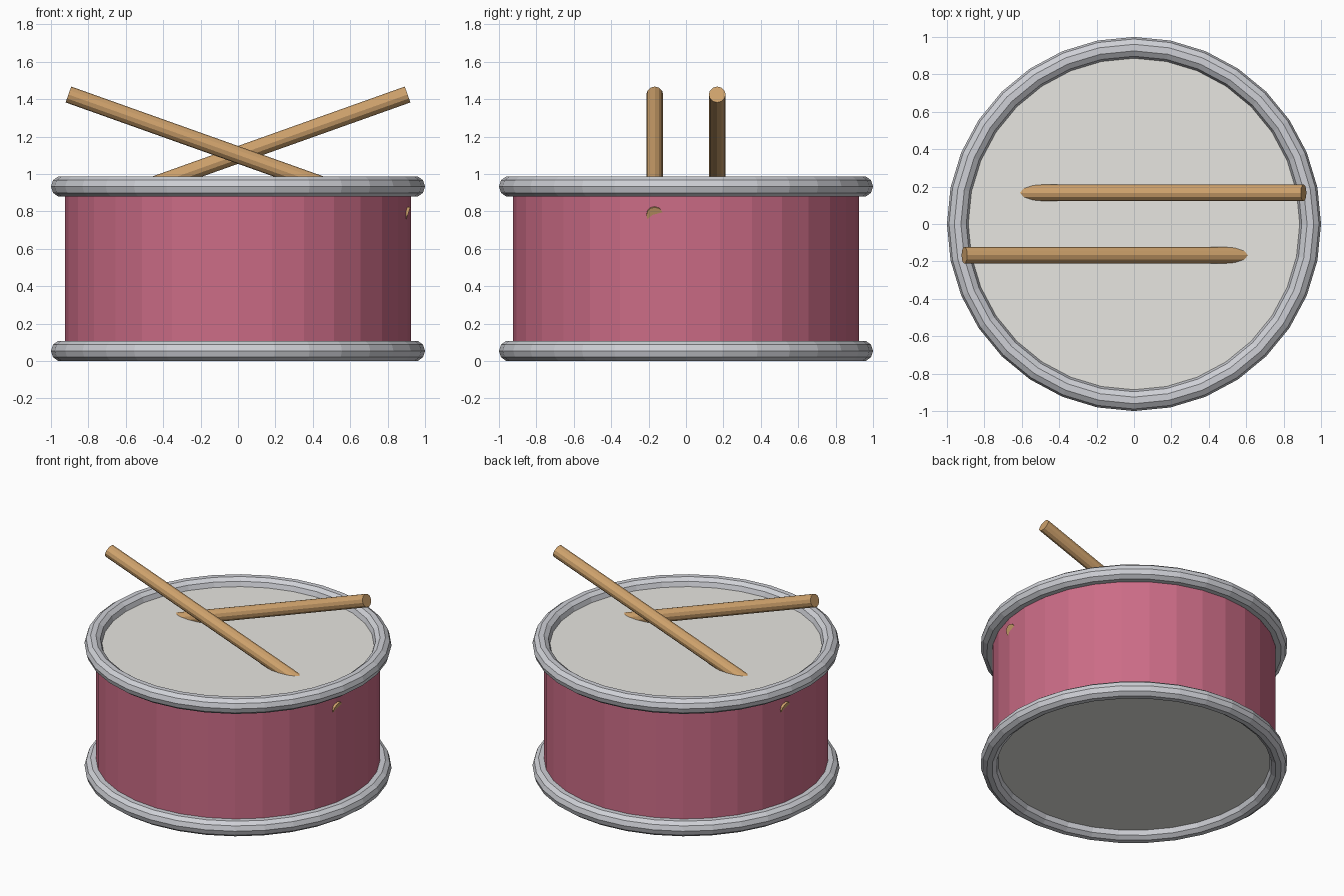
import bpy
from math import radians

if "Cube" in bpy.data.objects:
    bpy.data.objects.remove(bpy.data.objects["Cube"])

SIDES = 32
HOOP_R, HOOP_TUBE = 0.943, 0.057
Z_LOW, Z_HIGH = 0.054, 0.933


def material(name, rgb):
    m = bpy.data.materials.new(name)
    m.diffuse_color = (*rgb, 1)
    m.use_nodes = True
    m.node_tree.nodes["Principled BSDF"].inputs["Base Color"].default_value = m.diffuse_color
    return m


def finish(name, mat):
    ob = bpy.context.object
    ob.name = name
    ob.data.materials.append(mat)
    return ob


def cylinder(name, mat, radius, depth, loc, sides=SIDES, rot=(0, 0, 0), fill='NGON'):
    bpy.ops.mesh.primitive_cylinder_add(vertices=sides, radius=radius, depth=depth,
                                        location=loc, rotation=rot, end_fill_type=fill)
    return finish(name, mat)


pink = material("pink_shell", (0.60, 0.15, 0.24))
metal = material("hoop_metal", (0.62, 0.63, 0.67))
skin = material("drum_skin", (0.80, 0.79, 0.75))
wood = material("stick_wood", (0.62, 0.36, 0.15))

# Open shell tube
cylinder("shell", pink, 0.925, Z_HIGH - Z_LOW, (0, 0, (Z_LOW + Z_HIGH) / 2), fill='NOTHING')

# Skins and hoops at both ends
for label, z, inward in (("lower", Z_LOW, 1), ("upper", Z_HIGH, -1)):
    cylinder(label + "_skin", skin, 0.92, 0.01, (0, 0, z + inward * 0.005))
    bpy.ops.mesh.primitive_torus_add(major_segments=SIDES, minor_segments=10,
                                     major_radius=HOOP_R, minor_radius=HOOP_TUBE,
                                     location=(0, 0, z))
    finish(label + "_hoop", metal)

# Crossed sticks, passing through the upper skin
for label, side in (("front", -1), ("back", 1)):
    cylinder(label + "_stick", wood, 0.045, 1.925, (0, side * 0.167, 1.102), sides=12,
             rot=(0, radians(side * 70.4), 0))
